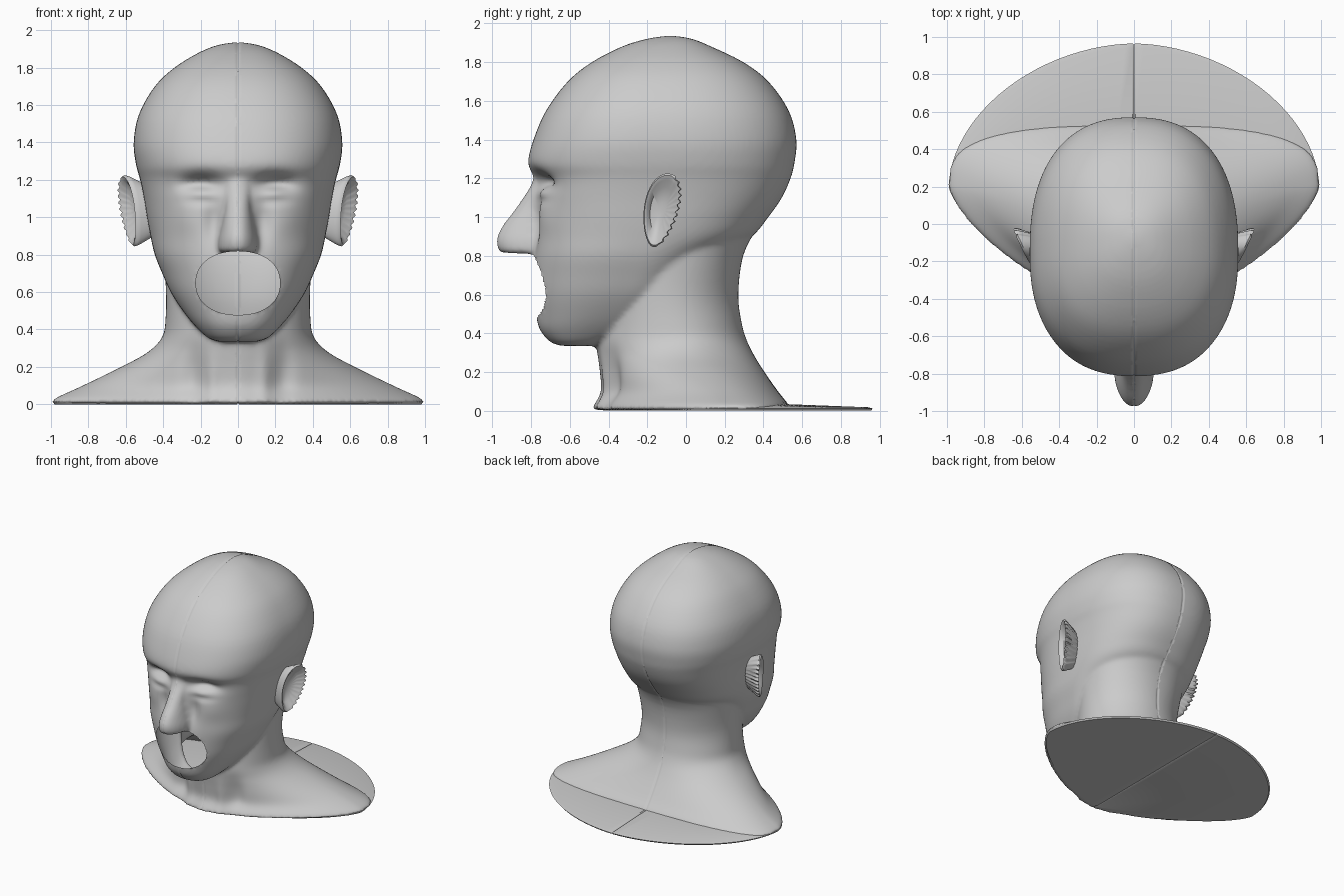
import bpy, bmesh, math
from mathutils import Vector

old = bpy.data.objects.get("Cube")
if old:
    bpy.data.objects.remove(old)

clay = bpy.data.materials.new("light grey clay")
clay.use_nodes = True
clay.diffuse_color = (0.6, 0.6, 0.6, 1)
clay.node_tree.nodes["Principled BSDF"].inputs["Base Color"].default_value = (0.6, 0.6, 0.6, 1)


def spline(rows, steps):
    """Catmull-Rom resampling of a list of equal-length rows."""
    out = []
    for i in range(len(rows) - 1):
        quad = [rows[min(max(i + k, 0), len(rows) - 1)] for k in (-1, 0, 1, 2)]
        for s in range(steps):
            t = s / steps
            out.append([b + 0.5 * t * (c - a + t * (2*a - 5*b + 4*c - d + t * (3*(b - c) + d - a)))
                        for a, b, c, d in zip(*quad)])
    return out + [list(rows[-1])]


def skin(bm, rings):
    """Closed skin over a list of point rings."""
    loops = [[bm.verts.new(p) for p in ring] for ring in rings]
    n = len(loops[0])
    for lo, hi in zip(loops, loops[1:]):
        for i in range(n):
            j = (i + 1) % n
            bm.faces.new((lo[i], lo[j], hi[j], hi[i]))
    bm.faces.new(loops[0][::-1])
    bm.faces.new(loops[-1])


def power(v, n):
    return math.copysign(abs(v) ** (2 / n), v)


def oval(z, front, back, width, mid, nf, nb, count=96):
    """Horizontal egg-shaped ring, widest at y = mid."""
    ring = []
    for i in range(count):
        a = math.tau * i / count
        c, s = math.cos(a), math.sin(a)
        n, reach = (nb, back - mid) if s > 0 else (nf, mid - front)
        ring.append((width * power(c, n), mid + reach * power(s, n), z))
    return ring


def loft(bm, rows, steps=4):
    skin(bm, [oval(*r) for r in spline(rows, steps)])


def seam(bm):
    """Fine groove along the middle."""
    for x in (-0.007, 0, 0.007):
        bmesh.ops.bisect_plane(bm, geom=bm.verts[:] + bm.edges[:] + bm.faces[:],
                               dist=1e-5, plane_co=(x, 0, 0), plane_no=(1, 0, 0))
    bm.normal_update()
    moves = [(v, v.normal.copy()) for v in bm.verts if abs(v.co.x) < 1e-4]
    for v, no in moves:
        v.co -= no * 0.006


def finish(name, bm, angle=None):
    mesh = bpy.data.meshes.new(name)
    bm.to_mesh(mesh)
    bm.free()
    mesh.materials.clear()
    mesh.materials.append(clay)
    mesh.shade_smooth()
    obj = bpy.data.objects.new(name, mesh)
    bpy.context.collection.objects.link(obj)
    if angle:
        bpy.ops.object.select_all(action='DESELECT')
        obj.select_set(True)
        bpy.context.view_layer.objects.active = obj
        bpy.ops.object.shade_smooth_by_angle(angle=math.radians(angle))
    return obj


# Skull and face: z, front, back, half width, widest y
skull = [(.335, -.64, -.45, .10, -.55), (.355, -.70, -.40, .16, -.52),
         (.42, -.755, -.25, .23, -.45), (.5, -.775, -.1, .295, -.38),
         (.6, -.79, 0, .36, -.32), (.7, -.795, .06, .405, -.28),
         (.8, -.795, .17, .445, -.25), (.9, -.79, .34, .468, -.2),
         (1.0, -.785, .425, .487, -.18), (1.1, -.785, .495, .503, -.17),
         (1.2, -.785, .54, .523, -.16), (1.28, -.815, .56, .545, -.15),
         (1.4, -.787, .57, .558, -.15), (1.55, -.722, .53, .53, -.14),
         (1.7, -.61, .425, .445, -.12), (1.8, -.485, .295, .34, -.1),
         (1.88, -.33, .13, .21, -.1), (1.92, -.2, .03, .11, -.08),
         (1.935, -.1, -.06, .02, -.08)]
body = bmesh.new()
loft(body, [r + (2.4, 2.4) for r in skull])

# Neck flowing into the shoulders
neck = [(.004, -.485, .53, .99, .2, 1.45, 3), (.03, -.475, .53, .98, .2, 1.45, 3),
        (.1, -.44, .475, .83, .18, 1.5, 2.6), (.2, -.445, .405, .625, .12, 1.7, 2.2),
        (.28, -.455, .355, .48, .04, 1.9, 2.1), (.36, -.465, .315, .405, -.03, 2, 2),
        (.45, -.45, .288, .388, -.06, 2, 2), (.6, -.42, .27, .385, -.08, 2, 2),
        (.8, -.35, .295, .40, -.08, 2, 2.2), (.95, -.3, .37, .42, -.08, 2, 2.2)]
loft(body, neck)

# Nose
nose = [(.812, -.93, .09), (.825, -.965, .105), (.88, -.978, .104), (.95, -.95, .088),
        (1.05, -.875, .068), (1.15, -.81, .058), (1.24, -.775, .045)]
loft(body, [(z, f, -.6, w, -.78, 2, 2) for z, f, w in nose])
bmesh.ops.recalc_face_normals(body, faces=body.faces)

# Fuse the three volumes into one even skin
blend = finish("head_blend", body)
remesh = blend.modifiers.new("fuse", 'REMESH')
remesh.mode = 'VOXEL'
remesh.voxel_size = 0.014
soften = blend.modifiers.new("soften", 'SMOOTH')
soften.factor = 0.5
soften.iterations = 7
graph = bpy.context.evaluated_depsgraph_get()
fused = bpy.data.meshes.new_from_object(blend.evaluated_get(graph))
bpy.data.objects.remove(blend)
head = bmesh.new()
head.from_mesh(fused)
bpy.data.meshes.remove(fused)

# Face and throat modelling: x, z, radius x, radius z, push along y
dents = [(.20, 1.175, .11, .055, .085),   # eye socket
         (.20, 1.14, .075, .035, -.035),  # eyelid
         (.20, 1.085, .09, .025, .012),   # fold under the eye
         (.13, .98, .05, .12, .03),       # side of the nose
         (.28, .99, .09, .08, -.012),     # cheekbone
         (.24, .16, .06, .16, .03),       # hollow beside the throat
         (.14, .12, .04, .16, -.015)]     # throat muscle
head.normal_update()
for v in head.verts:
    if v.co.y < -0.2 and v.normal.y < 0:
        push = sum(d * math.exp(-((abs(v.co.x) - x) / rx) ** 2 - ((v.co.z - z) / rz) ** 2)
                   for x, z, rx, rz, d in dents)
        v.co.y -= push * v.normal.y

# Open mouth: cut the hole and pull its rim onto a clean oval
MOUTH_Z, MOUTH_W, MOUTH_H = 0.648, 0.225, 0.17


def mouth(p):
    return (abs(p.x / MOUTH_W) ** 2.2 + abs((p.z - MOUTH_Z) / MOUTH_H) ** 2.2) ** (1 / 2.2)


hole = [f for f in head.faces
        if f.calc_center_median().y < -0.55 and mouth(f.calc_center_median()) < 1]
bmesh.ops.delete(head, geom=hole, context='FACES')
for v in head.verts:
    if v.is_boundary and v.co.y < -0.5:
        k = mouth(v.co)
        v.co.x /= k
        v.co.z = MOUTH_Z + (v.co.z - MOUTH_Z) / k
seam(head)
finish("head_and_neck", head)

# Thin collar plate behind the shoulders
collar = bmesh.new()
skin(collar, [oval(0, -.43, .955, .98, .2, 1.45, 1.85),
              oval(.012, -.43, .965, .99, .2, 1.45, 1.85),
              oval(.018, -.42, .94, .975, .2, 1.45, 1.85),
              oval(.034, -.35, .52, .85, .2, 1.45, 2.4)])
bmesh.ops.recalc_face_normals(collar, faces=collar.faces)
seam(collar)
finish("collar_plate", collar, 35)


# Ears: cupped, leaning outwards at the back, with a ribbed rear rim
def ear(name, side):
    bm = bmesh.new()
    rings = []
    for scale, x, rib in [(.55, .42, 0), (.8, .50, .005), (.97, .56, .008), (1, .578, .008),
                          (.95, .59, .006), (.82, .582, .004), (.62, .55, 0), (.2, .535, 0)]:
        ring = []
        for i in range(120):
            a = math.tau * i / 120
            c, s = math.cos(a), math.sin(a)
            dz = 0.19 * scale * s
            dy = 0.088 * scale * c * (1 + 0.2 * s) + 0.18 * dz
            ridge = rib * math.sin(dz * math.tau / 0.034) * max(0, c + 0.2)
            ring.append((side * (x + 0.45 * dy + 0.06 * dz + ridge), -0.13 + dy + ridge, 1.035 + dz))
        rings.append(ring)
    skin(bm, rings)
    bmesh.ops.recalc_face_normals(bm, faces=bm.faces)
    finish(name, bm, 50)


ear("left_ear", 1)
ear("right_ear", -1)
